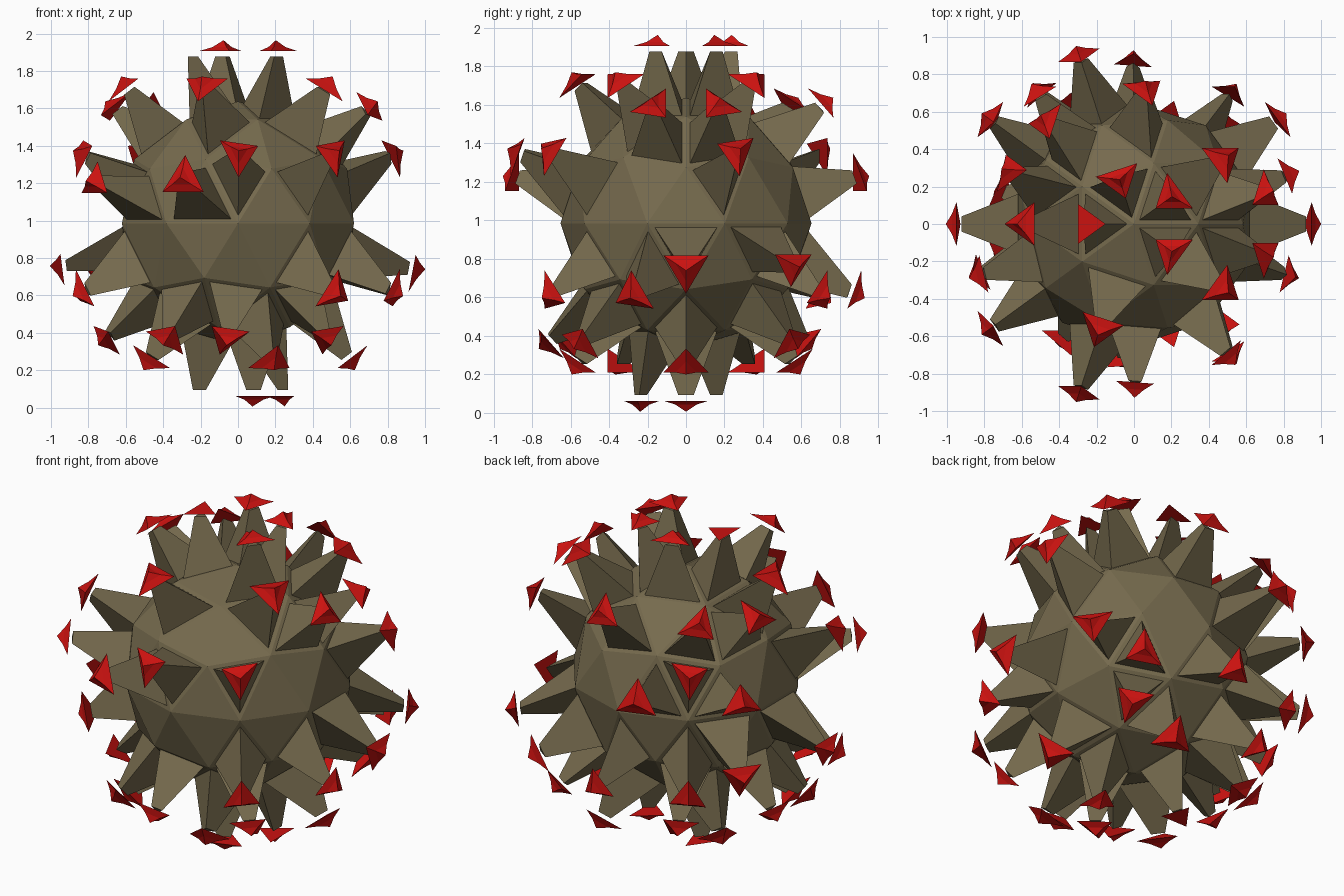
import bpy, bmesh
from math import atan2, degrees, cos, sin
from mathutils import Vector

if "Cube" in bpy.data.objects:
    bpy.data.objects.remove(bpy.data.objects["Cube"])

R, CENTRE = 0.652, Vector((0, 0, 0.985))

# Ring of triangles: |z| of centroid on unit ball, cap radius, cap height,
# azimuths carrying a spike on the upper half, and on the lower half
RINGS = [
    (0.900, 0.25, 0.922, (36, -36, 108, 180), (0, -72, 144)),
    (0.743, 0.59, 0.74, (36, -36, 180, -108), (0, 72, -72, 144, -144)),
    (0.608, 0.725, 0.615, (13, -13, 85, 131, 157),
     (49, -49, -95, 121, -121, 167, -167)),
    (0.324, 0.875, 0.37, (18, -54, -90, 126, -162),
     (-18, -54, 54, 90, 126, -162)),
    (0.175, 0.945, 0.235, (108, -108), (0, 144)),
    (0.149, 0.95, 0.22, (144, -144), (36, 180)),
]
FLAT_CAPS = {(1, 180), (-1, 144)}   # plain level triangles


def material(name, rgb):
    m = bpy.data.materials.new(name)
    m.diffuse_color = (*rgb, 1)
    m.use_nodes = True
    m.node_tree.nodes["Principled BSDF"].inputs["Base Color"].default_value = m.diffuse_color
    return m


def make_object(name, bm, mat):
    bmesh.ops.remove_doubles(bm, verts=bm.verts, dist=1e-5)
    bmesh.ops.translate(bm, verts=bm.verts, vec=CENTRE)
    me = bpy.data.meshes.new(name)
    bm.to_mesh(me)
    bm.free()
    me.materials.append(mat)
    bpy.context.collection.objects.link(bpy.data.objects.new(name, me))


def tri(bm, pts):
    return [bm.verts.new(p) for p in pts]


def bridge(bm, a, b):
    for i in range(3):
        j = (i + 1) % 3
        bm.faces.new((a[i], a[j], b[j], b[i]))


def find_spike(c):
    """Cap centre, polar flag and flat flag if this triangle carries a spike."""
    ring = min(RINGS, key=lambda r: abs(r[0] - abs(c.z) / R))
    side = 1 if c.z > 0 else -1
    az = atan2(c.y, c.x)
    for a in ring[3] if side > 0 else ring[4]:
        if abs((degrees(az) - a + 180) % 360 - 180) < 3:
            centre = Vector((ring[1] * cos(az), ring[1] * sin(az), side * ring[2]))
            polar = ring is RINGS[0]
            return centre, polar, polar and (side, a) in FLAT_CAPS
    return None


ball = bmesh.new()
bmesh.ops.create_icosphere(ball, subdivisions=2, radius=R)
body, caps = bmesh.new(), bmesh.new()

for f in ball.faces:
    c, n = f.calc_center_median(), f.normal.copy()
    corners = [v.co.copy() for v in f.verts]
    offs = [p - c for p in corners]
    outer = tri(body, corners)
    spike = find_spike(c)
    if not spike:
        body.faces.new(outer)
        continue
    top, polar, flat = spike

    # tapered spike on an inset triangle; polar spikes end level
    base = tri(body, [c + o * 0.8 for o in offs])
    if polar:
        n = Vector((0, 0, 1 if c.z > 0 else -1))
        offs = [Vector((o.x, o.y, 0)) for o in offs]
    tip = tri(body, [top - n * 0.03 + o * 0.2 for o in offs])
    bridge(body, outer, base)
    bridge(body, base, tip)
    body.faces.new(tip)

    # floating cap: shallow concave pyramid
    if flat:
        caps.faces.new(tri(caps, [top + o * 0.53 for o in offs]))
        continue
    drop = 0.0 if polar else 0.008
    rim = tri(caps, [top - n * drop + o * 0.58 for o in offs])
    mid = tri(caps, [top + n * 0.02 + o * 0.27 for o in offs])
    peak = caps.verts.new(top + n * 0.057)
    caps.faces.new(rim[::-1])
    for i in range(3):
        j = (i + 1) % 3
        edge = caps.verts.new((rim[i].co + rim[j].co) / 2)
        caps.faces.new((rim[i], edge, mid[i]))
        caps.faces.new((edge, rim[j], mid[j]))
        caps.faces.new((edge, mid[j], mid[i]))
        caps.faces.new((mid[i], mid[j], peak))
ball.free()

make_object("spiked_ball", body, material("olive_brown", (0.18, 0.145, 0.075)))
make_object("spike_caps", caps, material("red", (0.6, 0.006, 0.005)))
